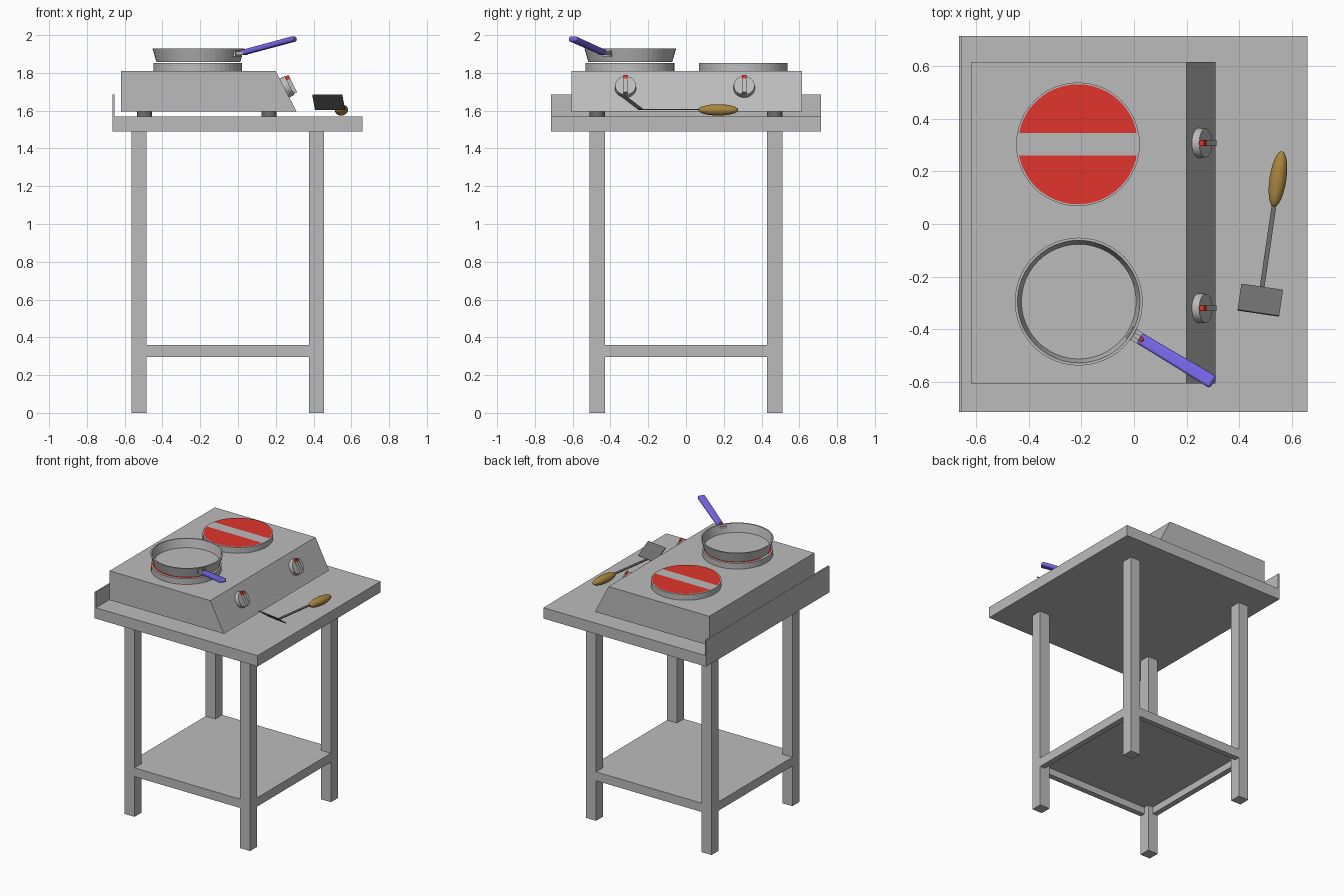
import bpy, bmesh, math
from mathutils import Matrix, Vector

cube = bpy.data.objects.get("Cube")
if cube:
    bpy.data.objects.remove(cube, do_unlink=True)


def material(name, rgb):
    m = bpy.data.materials.new(name)
    m.use_nodes = True
    m.diffuse_color = (*rgb, 1)
    m.node_tree.nodes["Principled BSDF"].inputs["Base Color"].default_value = (*rgb, 1)
    return m


GREY = material("light grey metal", (0.5, 0.5, 0.5))
DARK = material("dark grey metal", (0.16, 0.16, 0.16))
RED = material("red", (0.75, 0.035, 0.025))
PURPLE = material("purple plastic", (0.19, 0.14, 0.83))
WOOD = material("wood", (0.4, 0.23, 0.05))


def finish(name, bm, mats, frame=None, smooth=False):
    """Turn a bmesh into an object, placed by an optional frame matrix."""
    if frame:
        bm.transform(frame)
    bmesh.ops.recalc_face_normals(bm, faces=bm.faces)
    mesh = bpy.data.meshes.new(name)
    bm.to_mesh(mesh)
    bm.free()
    for m in mats:
        mesh.materials.append(m)
    ob = bpy.data.objects.new(name, mesh)
    bpy.context.collection.objects.link(ob)
    if smooth:
        bpy.ops.object.select_all(action='DESELECT')
        ob.select_set(True)
        bpy.context.view_layer.objects.active = ob
        bpy.ops.object.shade_smooth_by_angle(angle=math.radians(40))
    return ob


def box(name, lo, hi, mat, frame=None):
    lo, hi = Vector(lo), Vector(hi)
    bm = bmesh.new()
    bmesh.ops.create_cube(bm, size=1)
    bmesh.ops.scale(bm, vec=hi - lo, verts=bm.verts)
    bmesh.ops.translate(bm, vec=(lo + hi) / 2, verts=bm.verts)
    return finish(name, bm, [mat], frame)


def prism(name, outline, y0, y1, mat, frame=None):
    """Extrude an outline in the x-z plane along y."""
    bm = bmesh.new()
    face = bm.faces.new([bm.verts.new((x, y0, z)) for x, z in outline])
    ext = bmesh.ops.extrude_face_region(bm, geom=[face])["geom"]
    bmesh.ops.translate(bm, vec=(0, y1 - y0, 0),
                        verts=[v for v in ext if isinstance(v, bmesh.types.BMVert)])
    return finish(name, bm, [mat], frame)


def lathe(name, profile, mat, frame, steps=48, smooth=False):
    """Spin a radius-height profile round the frame's z axis."""
    bm = bmesh.new()
    verts = [bm.verts.new((r, 0, z)) for r, z in profile]
    edges = [bm.edges.new(pair) for pair in zip(verts, verts[1:])]
    bmesh.ops.spin(bm, geom=verts + edges, cent=(0, 0, 0), axis=(0, 0, 1),
                   angle=2 * math.pi, steps=steps)
    bmesh.ops.remove_doubles(bm, verts=bm.verts, dist=0.0005)
    return finish(name, bm, [mat], frame, smooth)


# Table: top, backsplash, legs
box("table_top", (-0.665, -0.715, 1.49), (0.66, 0.715, 1.57), GREY)
box("backsplash", (-0.665, -0.715, 1.57), (-0.655, 0.715, 1.685), GREY)
for x in (-0.525, 0.415):
    for y in (-0.47, 0.47):
        box("table_leg", (x - 0.04, y - 0.04, 0), (x + 0.04, y + 0.04, 1.49), GREY)

# Lower shelf: thin panel in a frame of rails flush with the legs
box("shelf_panel", (-0.535, -0.48, 0.345), (0.425, 0.48, 0.36), GREY)
for s in (-1, 1):
    y, x = s * 0.49, -0.055 + s * 0.49
    box("shelf_long_rail", (-0.485, y - 0.02, 0.295), (0.375, y + 0.02, 0.36), GREY)
    box("shelf_side_rail", (x - 0.02, -0.43, 0.295), (x + 0.02, 0.43, 0.36), GREY)

# Stove body with a sloping control panel, on four feet
prism("stove_body", [(-0.62, 1.595), (0.31, 1.595), (0.2, 1.81), (-0.62, 1.81)],
      -0.607, 0.615, GREY)
for x in (-0.495, 0.165):
    for y in (-0.47, 0.47):
        lathe("stove_foot", [(0, 0), (0.04, 0), (0.04, 0.025), (0, 0.025)], DARK,
              Matrix.Translation((x, y, 1.57)), 24)

# Burners: grey plates with a red face split by a grey band
for y in (-0.297, 0.303):
    place = Matrix.Translation((-0.213, y, 1.81))
    lathe("burner", [(0, 0), (0.235, 0), (0.235, 0.042), (0, 0.042)], GREY, place)
    bm = bmesh.new()
    bmesh.ops.create_circle(bm, cap_ends=True, radius=0.228, segments=48)
    bmesh.ops.translate(bm, vec=(0, 0, 0.044), verts=bm.verts)
    for cut in (-0.042, 0.042):
        bmesh.ops.bisect_plane(bm, geom=bm.verts[:] + bm.edges[:] + bm.faces[:],
                               plane_co=(0, cut, 0), plane_no=(0, 1, 0))
    for f in bm.faces:
        f.material_index = int(abs(f.calc_center_median().y) > 0.042)
    finish("burner_face", bm, [GREY, RED], place)

# Knobs: z axis of each frame points out of the control panel
out = Vector((0.215, 0, 0.11)).normalized()
side = Vector((0, 1, 0))
up = out.cross(side)
if up.z < 0:
    side, up = -side, -up
for y in (-0.32, 0.308):
    f = Matrix((side, up, out)).transposed().to_4x4()
    f.translation = (0.246, y, 1.72)
    lathe("knob", [(0, 0), (0.057, 0), (0.055, 0.03), (0, 0.03)], GREY, f, 32)
    box("knob_grip", (-0.011, -0.05, 0.025), (0.011, 0.03, 0.05), GREY, f)
    box("knob_marker", (-0.011, 0.03, 0.025), (0.011, 0.052, 0.05), RED, f)

# Frying pan, open at the top
pan = Matrix.Translation((-0.21, -0.295, 1.857))
lathe("pan", [(0, 0), (0.222, 0), (0.243, 0.073), (0.233, 0.073), (0.218, 0.012), (0, 0.012)],
      GREY, pan)

# Pan handle: two-pronged bracket, tapered grip and a red rivet
arm = pan @ Matrix.Rotation(math.radians(-31), 4, 'Z')
box("handle_bracket", (0.225, -0.026, 0.03), (0.245, 0.026, 0.062), GREY, arm)
for s in (-1, 1):
    box("bracket_prong", (0.235, s * 0.015 - 0.008, 0.038), (0.29, s * 0.015 + 0.008, 0.056),
        GREY, arm)
grip_frame = arm @ Matrix.Translation((0.27, 0, 0.049)) @ Matrix.Rotation(math.radians(-13), 4, 'Y')
grip = prism("pan_handle", [(0, -0.014), (0.335, -0.014), (0.335, 0.014), (0, 0.014)],
             -0.026, 0.026, PURPLE, None)
for v in grip.data.vertices:
    if v.co.x < 0.1:
        v.co.y *= 0.85
grip.matrix_world = grip_frame
bevel = grip.modifiers.new("rounding", 'BEVEL')
bevel.width, bevel.segments = 0.011, 3
bm = bmesh.new()
bmesh.ops.create_uvsphere(bm, u_segments=12, v_segments=8, radius=0.009)
finish("handle_rivet", bm, [RED], grip_frame @ Matrix.Translation((0.012, 0, 0.013)), True)

# Spatula lying on the table: tilted blade, flat rod, turned wooden grip
spat = Matrix.Translation((0.487, -0.24, 1.607)) @ Matrix.Rotation(math.radians(-8.3), 4, 'Z')
tilt = spat @ Matrix.Rotation(math.radians(-37), 4, 'X')
box("spatula_blade", (-0.08, -0.125, -0.003), (0.08, 0, 0.003), DARK, tilt)
box("spatula_rod", (-0.009, -0.005, -0.003), (0.009, 0.33, 0.003), DARK, spat)
bm = bmesh.new()
bmesh.ops.create_uvsphere(bm, u_segments=24, v_segments=16, radius=1)
bmesh.ops.scale(bm, vec=(0.032, 0.03, 0.107), verts=bm.verts)
finish("spatula_grip", bm, [WOOD],
       spat @ Matrix.Translation((0, 0.415, -0.003)) @ Matrix.Rotation(math.pi / 2, 4, 'X'), True)
